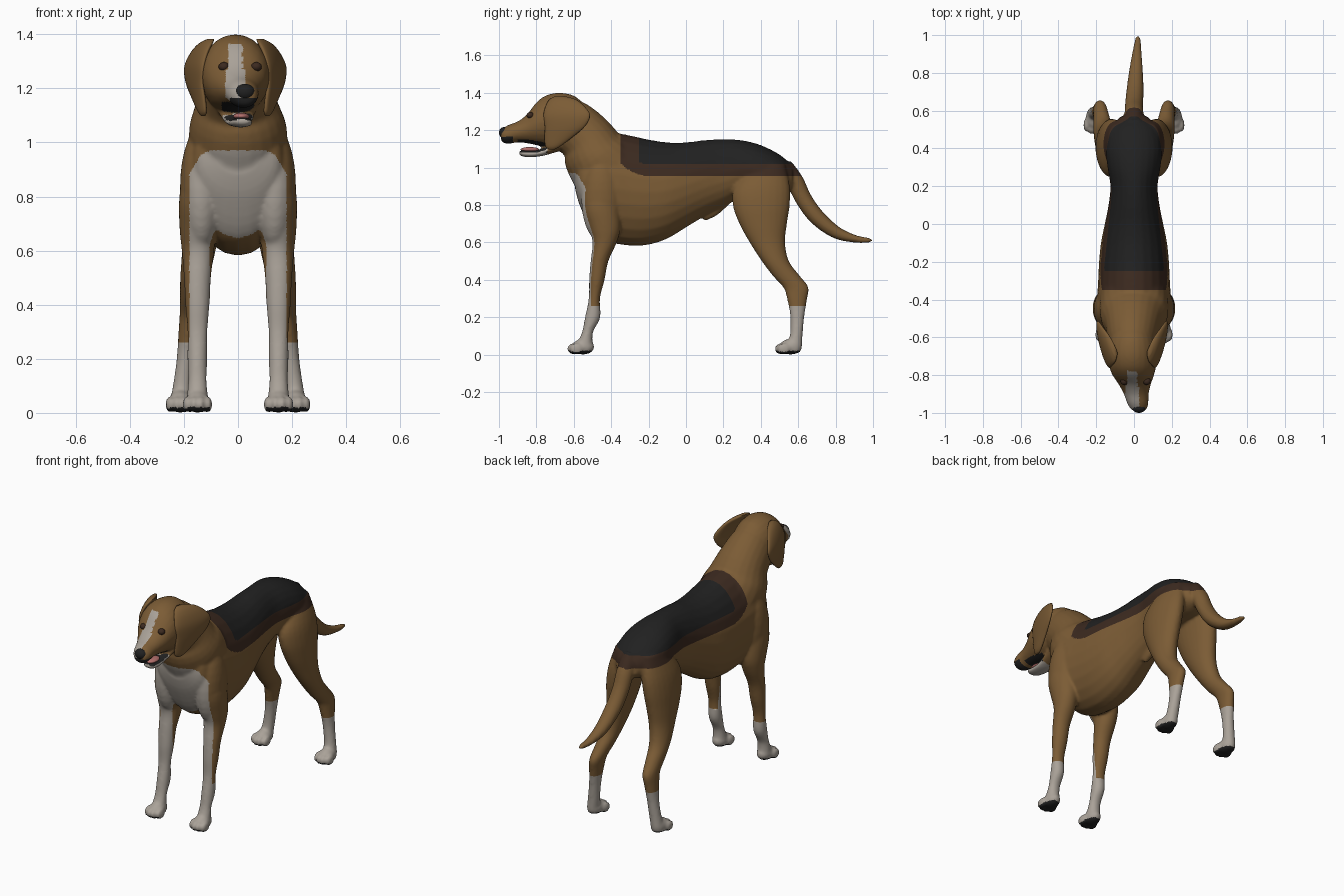
import bpy, bmesh, math
from mathutils import Vector, Matrix

cube = bpy.data.objects.get("Cube")
if cube:
    bpy.data.objects.remove(cube, do_unlink=True)


def material(name, rgb):
    mat = bpy.data.materials.new(name)
    mat.use_nodes = True
    mat.diffuse_color = (*rgb, 1)
    mat.node_tree.nodes["Principled BSDF"].inputs["Base Color"].default_value = (*rgb, 1)
    return mat


coat = [material("tan coat", (.20, .107, .036)),
        material("white coat", (.40, .36, .315)),
        material("black coat", (.015, .015, .015)),
        material("dark brown coat", (.045, .023, .014)),
        material("pink tongue", (.45, .16, .15))]
TAN, WHITE, BLACK, BROWN, PINK = range(len(coat))


def smooth_rows(rows, steps=4):
    """Catmull-Rom interpolation of whole station rows."""
    out = []
    last = len(rows) - 1
    for i in range(last):
        a, b, c, d = (rows[max(0, min(last, i + k))] for k in (-1, 0, 1, 2))
        for s in range(steps):
            t = s / steps
            out.append([q + t / 2 * (r - p + t * (2 * p - 5 * q + 4 * r - w
                        + t * (3 * (q - r) + w - p)))
                        for p, q, r, w in zip(a, b, c, d)])
    return out + [list(rows[-1])]


def loft(bm, stations, plane=None, sides=24):
    """Closed tube of ellipses; a station is x, y, z, half width, half depth."""
    rows = smooth_rows(stations)
    rings = []
    for i, (x, y, z, rx, rd) in enumerate(rows):
        if plane:
            across = Vector(plane)
        else:
            near, far = rows[max(0, i - 1)], rows[min(len(rows) - 1, i + 1)]
            tangent = Vector(far[:3]) - Vector(near[:3])
            across = tangent.cross(Vector((1, 0, 0))).normalized()
        ring = []
        for k in range(sides):
            a = math.tau * k / sides
            ring.append(bm.verts.new(Vector((x, y, z)) + Vector((rx * math.cos(a), 0, 0))
                                     + across * rd * math.sin(a)))
        rings.append(ring)
    faces = []
    for r, s in zip(rings, rings[1:]):
        for k in range(sides):
            j = (k + 1) % sides
            faces.append(bm.faces.new((r[k], r[j], s[j], s[k])))
    for ring in (rings[0], rings[-1]):
        faces.append(bm.faces.new(ring))
    bmesh.ops.recalc_face_normals(bm, faces=faces)
    return [v for ring in rings for v in ring]


def loft_along(bm, rows):
    """Rows of y, top, bottom, half width, x."""
    return loft(bm, [(x, y, (t + b) / 2, w, (t - b) / 2) for y, t, b, w, x in rows], (0, 0, 1))


def loft_down(bm, rows, side):
    """Rows of z, x, front y, back y, half width."""
    return loft(bm, [(x * side, (f + b) / 2, z, w, (b - f) / 2) for z, x, f, b, w in rows], (0, 1, 0))


def ball(bm, centre, radii):
    m = Matrix.Translation(centre) @ Matrix.Diagonal((*radii, 1))
    bmesh.ops.create_uvsphere(bm, u_segments=24, v_segments=14, radius=1, matrix=m)


def finish(name, bm, colour=None):
    mesh = bpy.data.meshes.new(name)
    bm.to_mesh(mesh)
    bm.free()
    for mat in (coat if colour is None else [coat[colour]]):
        mesh.materials.append(mat)
    mesh.shade_smooth()
    obj = bpy.data.objects.new(name, mesh)
    bpy.context.collection.objects.link(obj)
    return obj


bm = bmesh.new()
# torso
loft_along(bm, [(-.592, 1.0, .88, .08, 0), (-.565, 1.08, .79, .15, 0), (-.5, 1.16, .66, .18, 0),
                (-.42, 1.19, .605, .195, 0), (-.3, 1.172, .583, .19, 0), (-.2, 1.15, .588, .185, 0),
                (-.1, 1.135, .62, .175, 0), (0, 1.135, .68, .155, 0), (.1, 1.147, .74, .135, 0),
                (.2, 1.152, .79, .125, 0), (.3, 1.146, .84, .14, 0), (.4, 1.12, .85, .15, 0),
                (.5, 1.07, .86, .13, 0), (.57, 1.01, .88, .07, 0)])
# neck
loft(bm, [(0, -.38, .95, .18, .22), (0, -.475, 1.055, .18, .18), (-.005, -.53, 1.15, .148, .15),
          (-.01, -.62, 1.23, .125, .14), (-.01, -.68, 1.26, .1, .11)])
# skull and muzzle, turned a little to one side
loft_along(bm, [(-.54, 1.335, 1.13, .08, -.01), (-.6, 1.385, 1.1, .115, -.01), (-.68, 1.4, 1.1, .13, -.01),
                (-.75, 1.385, 1.11, .125, -.008), (-.8, 1.348, 1.12, .11, -.004),
                (-.85, 1.285, 1.13, .085, .004), (-.9, 1.247, 1.135, .066, .012),
                (-.95, 1.228, 1.127, .056, .02), (-.98, 1.21, 1.135, .042, .025),
                (-.99, 1.2, 1.15, .025, .026)])
# lower jaw
loft_along(bm, [(-.67, 1.16, 1.09, .075, -.005), (-.76, 1.105, 1.064, .056, 0),
                (-.82, 1.09, 1.056, .047, .008), (-.87, 1.093, 1.058, .04, .014),
                (-.893, 1.088, 1.07, .022, .016)])
# tail
loft(bm, [(0, .52, 1.0, .05, .055), (0, .58, .93, .05, .048), (0, .63, .83, .048, .045),
          (.005, .7, .735, .046, .043), (.01, .8, .655, .038, .034), (.015, .9, .62, .026, .021),
          (.02, .97, .612, .017, .014), (.02, 1.0, .61, .006, .005)])
# sheath under the belly
loft(bm, [(0, .22, .82, .02, .02), (0, .15, .77, .025, .03), (0, .09, .73, .016, .02)])

for side in (1, -1):
    # shoulder
    ball(bm, (.135 * side, -.45, .83), (.08, .11, .23))
    # front leg
    loft_down(bm, [(.95, .13, -.52, -.38, .06), (.8, .145, -.55, -.36, .072), (.68, .15, -.52, -.35, .066),
                   (.6, .148, -.5, -.37, .06), (.5, .15, -.51, -.415, .05), (.4, .15, -.518, -.435, .045),
                   (.3, .15, -.52, -.46, .037), (.2, .15, -.54, -.458, .037), (.12, .15, -.556, -.497, .034),
                   (.05, .15, -.585, -.5, .04), (.01, .15, -.58, -.51, .036)], side)
    # hind leg
    loft_down(bm, [(1.02, .085, .36, .53, .05), (.9, .11, .26, .555, .072), (.8, .125, .25, .555, .075),
                   (.7, .135, .285, .54, .07), (.6, .145, .34, .53, .062), (.5, .16, .405, .55, .054),
                   (.42, .17, .465, .61, .045), (.36, .178, .52, .655, .038), (.3, .185, .54, .648, .035),
                   (.2, .195, .558, .632, .032), (.1, .207, .555, .623, .034),
                   (.04, .215, .53, .62, .037), (.01, .215, .53, .61, .034)], side)
    # paws with four toes each
    for px, py in ((.15, -.55), (.213, .56)):
        ball(bm, (px * side, py, .042), (.043, .06, .042))
        for k in (-1.5, -.5, .5, 1.5):
            ball(bm, (px * side + k * .026, py - .052 + .007 * k * k, .031), (.0155, .036, .031))

# fuse the parts into one skin
body = finish("body", bm)
remesh = body.modifiers.new("fuse", "REMESH")
remesh.mode = "VOXEL"
remesh.voxel_size = .008
relax = body.modifiers.new("relax", "SMOOTH")
relax.factor = .5
relax.iterations = 7
graph = bpy.context.evaluated_depsgraph_get()
skin = bpy.data.meshes.new_from_object(body.evaluated_get(graph))
body.modifiers.clear()
body.data = skin
skin.materials.clear()
for mat in coat:
    skin.materials.append(mat)


def coat_colour(c, n):
    x, y, z = c
    ax = abs(x)
    # face
    if y < -.74 and z > 1.04:
        gape = 1.075 < z < 1.15 and y > -.9
        if gape and abs(n.z) > .6 and ax < .06:
            return WHITE if n.z < 0 and z < 1.08 else BLACK
        if z < 1.102:
            return WHITE
        if y < -.925 and z < 1.165 and x > -.03:
            return BLACK
        blaze = .032 if z > 1.27 else .042
        if y < -.77 and z < 1.365 and -blaze - .005 < x < blaze - .016 and n.z > -.5:
            return WHITE
        return TAN
    # pads, socks and chest
    if z < .022 and n.z < -.4:
        return BLACK
    if z < .26:
        return WHITE
    front_edge = -.478 - max(0, z - .6) * .2
    if y < front_edge and ax < .18 and z < .97 - 14 * max(0, ax - .1) ** 2:
        return WHITE
    # saddle
    corner = max(0, -.2 - y)
    if -.25 < y < .57 and z > 1.02 + 8 * max(0, corner - .01) ** 2:
        return BLACK
    if -.35 < y < .615 and z > .955 + 3 * corner ** 2:
        return BROWN
    return TAN


# crisp colour borders, then paint by rule
bm = bmesh.new()
bm.from_mesh(skin)
for axis, level in (("z", .26), ("z", .955), ("z", 1.02), ("y", -.35), ("y", -.25), ("y", .57)):
    normal = Vector((0, axis == "y", axis == "z"))
    bmesh.ops.bisect_plane(bm, geom=bm.verts[:] + bm.edges[:] + bm.faces[:],
                           plane_co=normal * level, plane_no=normal)
bm.normal_update()
for face in bm.faces:
    face.material_index = coat_colour(face.calc_center_median(), face.normal)
    face.smooth = True
bm.to_mesh(skin)
bm.free()

# hanging ears, flaring outwards to the rear
for side, name in ((1, "left"), (-1, "right")):
    bm = bmesh.new()
    for v in loft_down(bm, [(1.382, .1, -.7, -.65, .012), (1.365, .115, -.73, -.59, .02),
                            (1.33, .135, -.75, -.545, .022), (1.28, .15, -.762, -.513, .022),
                            (1.22, .152, -.755, -.54, .02), (1.16, .145, -.757, -.61, .018),
                            (1.115, .14, -.752, -.67, .014), (1.098, .138, -.735, -.7, .006)], side):
        v.co.x += side * .25 * (v.co.y + .64) - .01
    finish(name + "_ear", bm, TAN)
    bm = bmesh.new()
    ball(bm, (.008 + side * .06, -.832, 1.28), (.02, .02, .017))
    finish(name + "_eye", bm, BROWN)

# nose and tongue
bm = bmesh.new()
ball(bm, (.026, -.972, 1.187), (.036, .028, .03))
finish("nose", bm, BLACK)
bm = bmesh.new()
ball(bm, (.012, -.835, 1.097), (.03, .05, .013))
finish("tongue", bm, PINK)
